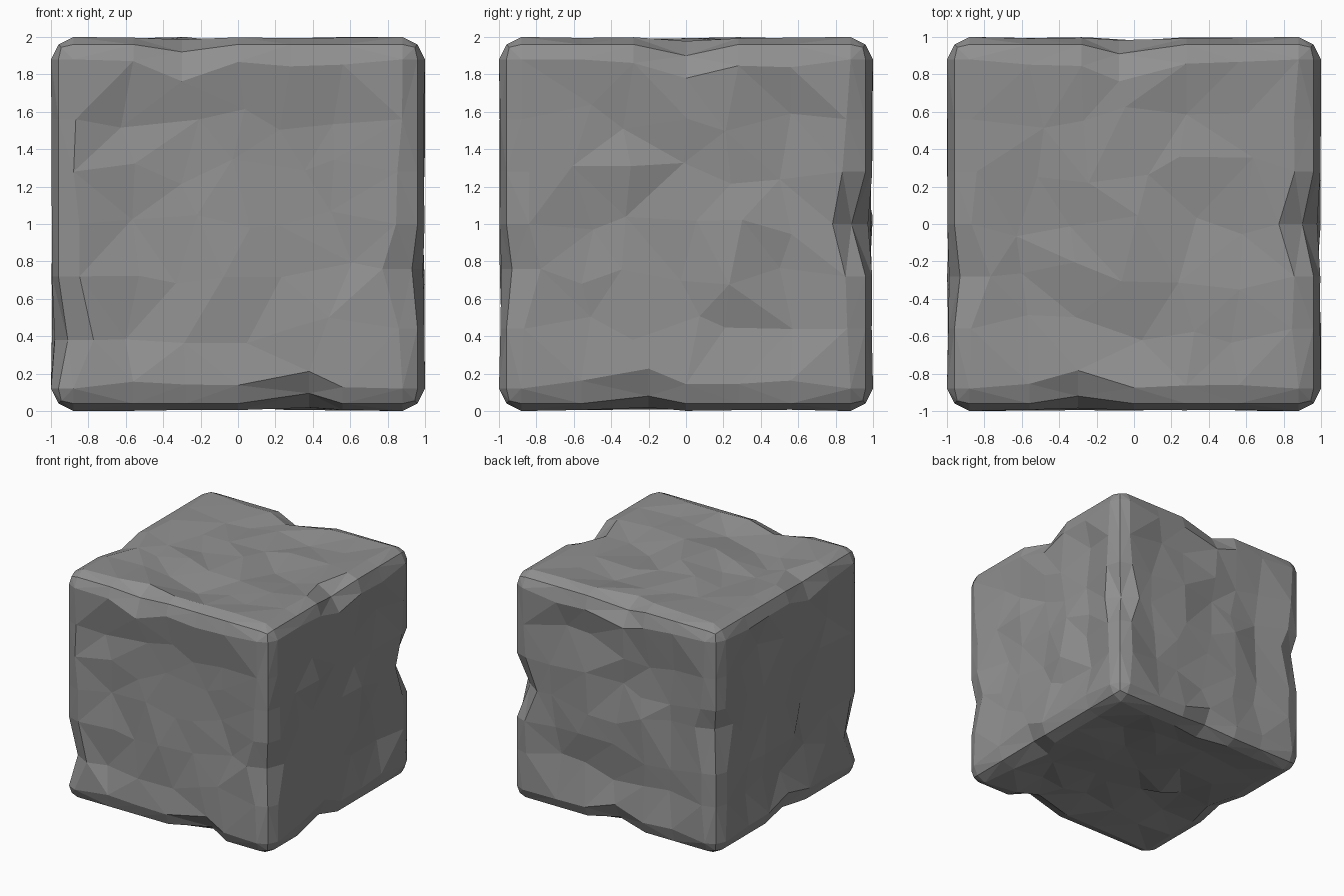
import bpy, bmesh, random
from mathutils import Vector

if "Cube" in bpy.data.objects:
    bpy.data.objects.remove(bpy.data.objects["Cube"])

random.seed(11)
LINES = [-1, -0.88, -0.56, -0.28, 0, 0.28, 0.56, 0.88, 1]   # facet grid along each side
LAST = len(LINES) - 1

# Chips along the edges: run axis, signs of the two other axes, position, depth
CHIPS = [
    (2, 1, -1, -0.24, 0.03), (2, 1, 1, 0.0, 0.075), (2, -1, -1, -0.62, 0.05), (2, -1, 1, 0.1, 0.035),
    (0, -1, 1, -0.3, 0.04), (0, -1, -1, 0.38, 0.055), (0, 1, 1, -0.08, 0.05), (0, 1, -1, 0.0, 0.045),
    (1, 1, 1, 0.0, 0.06), (1, 1, -1, -0.2, 0.04), (1, -1, 1, -0.28, 0.03), (1, -1, -1, 0.0, 0.03),
]

# Cube divided into a coarse grid
bm = bmesh.new()
bmesh.ops.create_cube(bm, size=2)
bmesh.ops.subdivide_edges(bm, edges=bm.edges[:], cuts=LAST - 1, use_grid_fill=True)
cells = {v: [round((c + 1) * LAST / 2) for c in v.co] for v in bm.verts}

for v, idx in cells.items():
    co = Vector([LINES[i] for i in idx])
    outer = [a for a in range(3) if idx[a] in (0, LAST)]

    # Two-step chamfer on edges and corners
    if len(outer) > 1:
        for a in outer:
            co[a] *= 0.96 if len(outer) == 2 else 0.945

    # Uneven hewn relief, pressed inwards, a little deeper near the border
    if len(outer) == 1:
        n = outer[0]
        others = [a for a in range(3) if a != n]
        rim = [a for a in others if idx[a] in (1, LAST - 1)]
        if not rim:
            border = any(idx[a] in (2, LAST - 2) for a in others)
            co[n] *= 1 - (random.uniform(0.02, 0.07) if border else random.uniform(0.0, 0.065))
            for a in others:
                co[a] += random.uniform(-0.08, 0.08)
        elif len(rim) == 1:
            co[n] *= 1 - random.uniform(0.0, 0.008)
            co[rim[0]] *= 1 - random.uniform(0.0, 0.05)

    # Chips: snap nearest grid line to the chip and push it inwards
    for axis, s1, s2, pos, depth in CHIPS:
        p, q = [a for a in range(3) if a != axis]
        near = min(range(2, LAST - 1), key=lambda i: abs(LINES[i] - pos))
        if idx[axis] != near or LINES[idx[p]] * s1 < 0.8 or LINES[idx[q]] * s2 < 0.8:
            continue
        co[axis] = pos
        for a, s in ((p, s1), (q, s2)):
            is_rim = idx[a] in (1, LAST - 1)
            co[a] -= s * (0.08 if is_rim else depth if len(outer) == 2 else depth * 0.3)
    v.co = co + Vector((0, 0, 1))

# Flat triangular facets
bmesh.ops.triangulate(bm, faces=bm.faces[:], quad_method='SHORT_EDGE')
bmesh.ops.recalc_face_normals(bm, faces=bm.faces[:])
mesh = bpy.data.meshes.new("rock_block")
bm.to_mesh(mesh)
bm.free()
rock = bpy.data.objects.new("rock_block", mesh)
bpy.context.collection.objects.link(rock)

# Dark stone
stone = bpy.data.materials.new("dark_stone")
stone.diffuse_color = (0.28, 0.28, 0.28, 1)
stone.use_nodes = True
stone.node_tree.nodes["Principled BSDF"].inputs["Base Color"].default_value = stone.diffuse_color
mesh.materials.append(stone)
